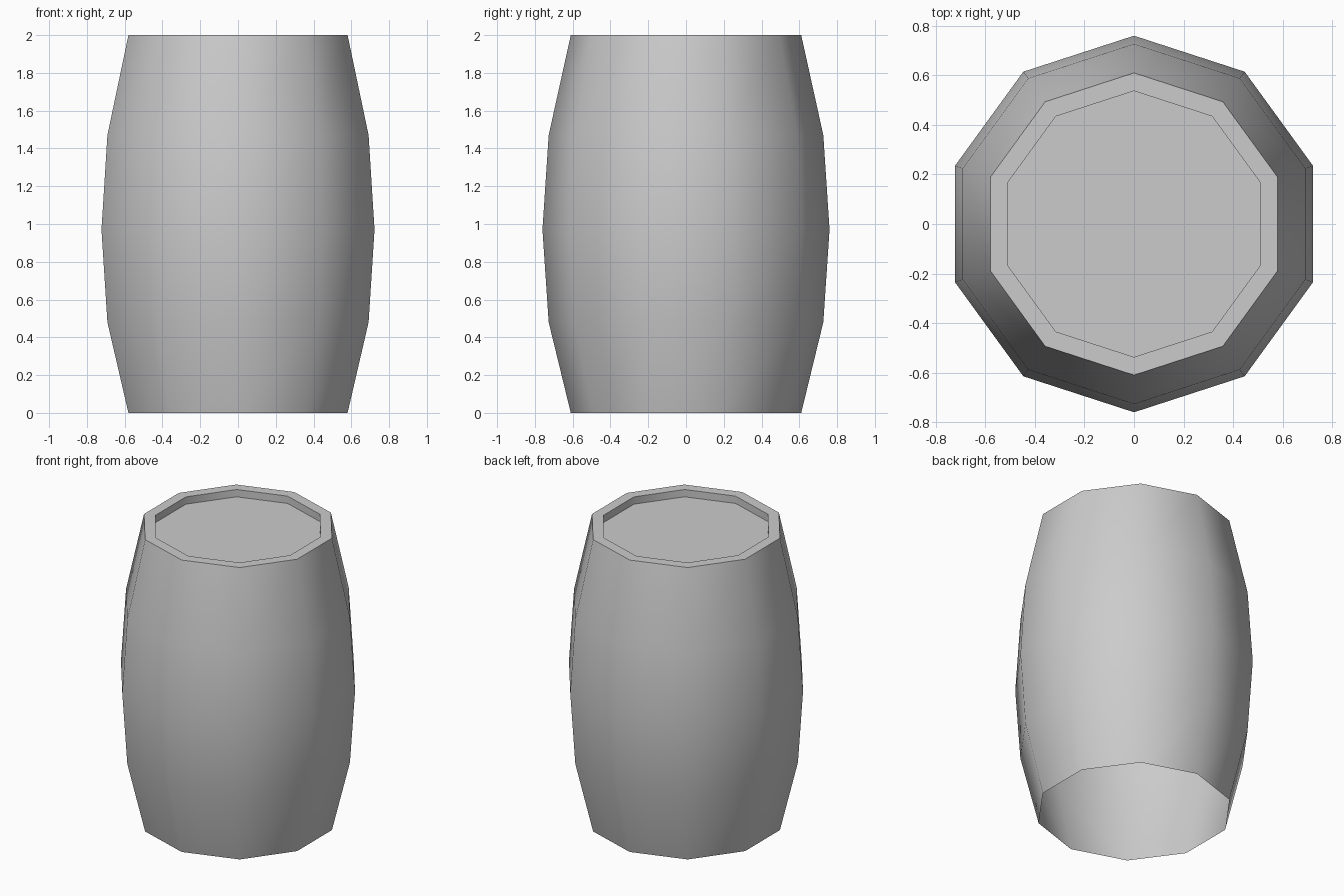
import bpy, bmesh, math

cube = bpy.data.objects.get("Cube")
if cube:
    bpy.data.objects.remove(cube, do_unlink=True)

SIDES = 10
# Radius and height, from the open bottom up over the rim into the recessed lid
PROFILE = [(0.61, 0.0), (0.727, 0.48), (0.76, 0.97), (0.727, 1.47),
           (0.61, 2.0), (0.537, 2.0), (0.537, 1.95)]


def make_material(name, colour):
    mat = bpy.data.materials.new(name)
    mat.use_nodes = True
    mat.diffuse_color = colour
    mat.node_tree.nodes["Principled BSDF"].inputs["Base Color"].default_value = colour
    return mat


def ring(bm, radius, z):
    # Decagon with one corner pointing to the back
    angles = [math.pi / 2 + math.tau * i / SIDES for i in range(SIDES)]
    return [bm.verts.new((radius * math.cos(a), radius * math.sin(a), z)) for a in angles]


# Barrel shell: thin bulging wall, flat rim, sunken lid, open underside
bm = bmesh.new()
rings = [ring(bm, r, z) for r, z in PROFILE]
for low, high in zip(rings, rings[1:]):
    for i in range(SIDES):
        j = (i + 1) % SIDES
        bm.faces.new((low[i], low[j], high[j], high[i]))
bm.faces.new(rings[-1])

mesh = bpy.data.meshes.new("barrel")
bm.to_mesh(mesh)
bm.free()
mesh.materials.append(make_material("light grey", (0.6, 0.6, 0.6, 1.0)))

barrel = bpy.data.objects.new("barrel", mesh)
bpy.context.collection.objects.link(barrel)

# Smooth around the wall, sharp at the rim and lid
bpy.ops.object.select_all(action="DESELECT")
barrel.select_set(True)
bpy.context.view_layer.objects.active = barrel
bpy.ops.object.shade_smooth_by_angle(angle=math.radians(50))
